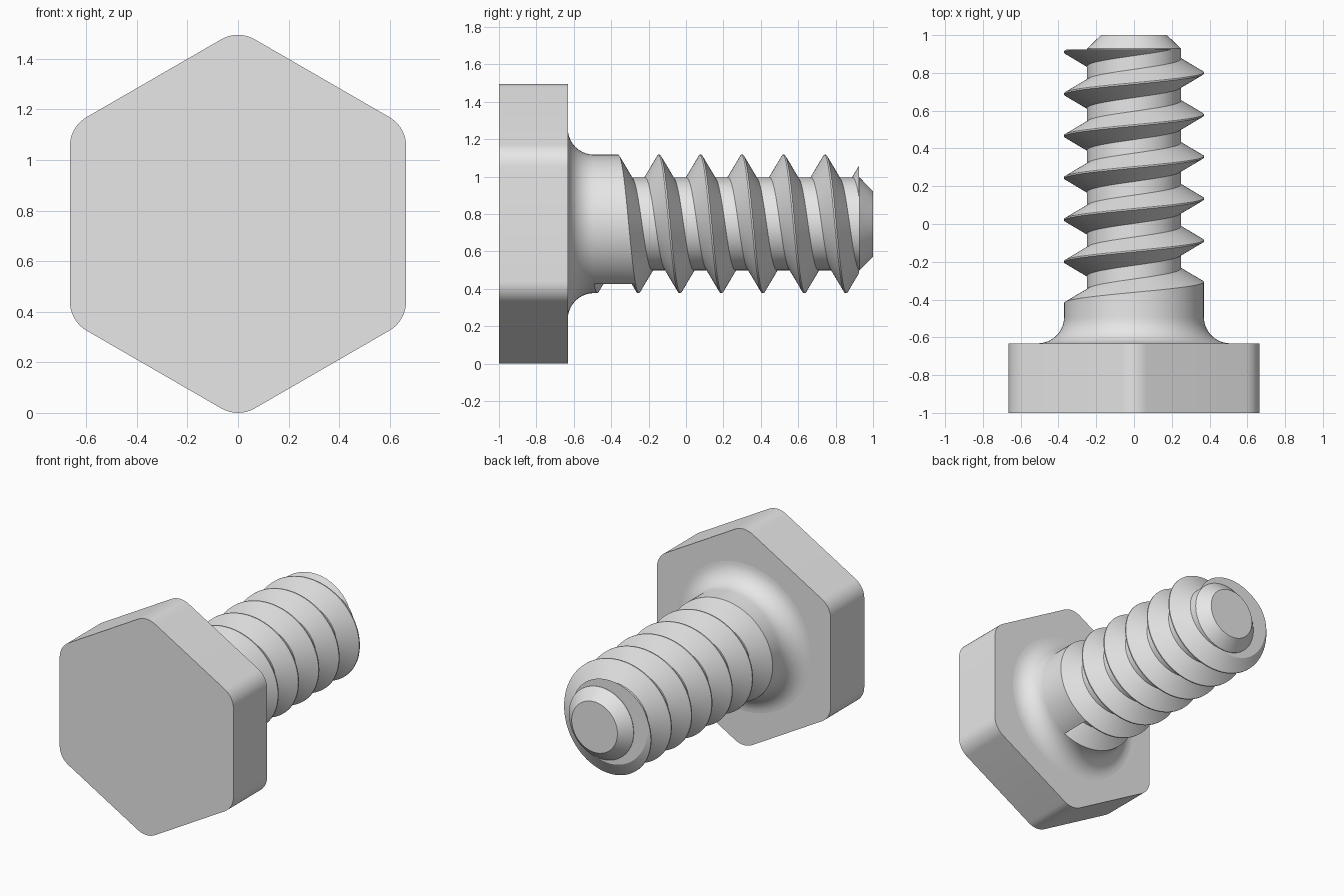
import bpy, bmesh
from math import sin, cos, pi, radians, sqrt
from mathutils import Vector

if "Cube" in bpy.data.objects:
    bpy.data.objects.remove(bpy.data.objects["Cube"])

AXIS_Z = 0.7475       # height of the bolt axis
HEAD_BACK = -0.632
CORE, CREST, SUNK = 0.248, 0.37, 0.24
PITCH, FLAT = 0.222, 0.004
THREAD_END = 0.925
START = radians(-30)  # where the groove begins, measured from the underside
SEG = 96
SLOPE = 0.582         # flank run per unit of radius
RUN = SLOPE * (CREST - SUNK)

steel = bpy.data.materials.new("plain grey steel")
steel.use_nodes = True
steel.diffuse_color = (0.8, 0.8, 0.8, 1)
steel.node_tree.nodes["Principled BSDF"].inputs["Base Color"].default_value = (0.8, 0.8, 0.8, 1)


def polar(a, r, y):
    return Vector((-r * sin(a), y, AXIS_Z - r * cos(a)))


def peak(a):
    return -0.255 + PITCH * a / (2 * pi)


def sweep(bm, angles, profile, closed=False):
    """Skin the (radius, y) profile given for each angle around the axis."""
    cols = [[bm.verts.new(polar(a, r, y)) for r, y in profile(a)] for a in angles]
    n = len(cols[0])
    for c, d in zip(cols, cols[1:]):
        for j in range(n if closed else n - 1):
            k = (j + 1) % n
            bm.faces.new((c[j], c[k], d[k], d[j]))


def finish(bm, name):
    bmesh.ops.remove_doubles(bm, verts=bm.verts, dist=1e-5)
    bmesh.ops.dissolve_degenerate(bm, edges=bm.edges, dist=1e-6)
    bmesh.ops.recalc_face_normals(bm, faces=bm.faces)
    mesh = bpy.data.meshes.new(name)
    bm.to_mesh(mesh)
    bm.free()
    mesh.materials.append(steel)
    ob = bpy.data.objects.new(name, mesh)
    bpy.context.collection.objects.link(ob)
    bpy.ops.object.select_all(action='DESELECT')
    ob.select_set(True)
    bpy.context.view_layer.objects.active = ob
    bpy.ops.object.shade_smooth_by_angle(angle=radians(30))
    return ob


turn = [START + 2 * pi * i / SEG for i in range(SEG + 1)]

# Hexagonal head with rounded corners
bm = bmesh.new()
APOTHEM, ROUND, STEPS = 0.665, 0.133, 10
reach = (APOTHEM - ROUND) * 2 / sqrt(3)
outline = []
for k in range(6):
    mid = k * pi / 3
    for s in range(STEPS + 1):
        a = mid + (s / STEPS - 0.5) * pi / 3
        corner = polar(mid, reach, -1)
        outline.append(bm.verts.new(corner + Vector((-sin(a), 0, -cos(a))) * ROUND))
front = bm.faces.new(outline)
ext = bmesh.ops.extrude_face_region(bm, geom=[front], use_keep_orig=True)
moved = [v for v in ext["geom"] if isinstance(v, bmesh.types.BMVert)]
bmesh.ops.translate(bm, verts=moved, vec=(0, -1 * (-1 - HEAD_BACK), 0))
finish(bm, "hex_head")

# Shank with a fillet at the head, ending in the first flank of the groove
FILLET = 0.14


def shank_profile(a):
    edge = peak(a) - PITCH + FLAT
    arc = [(CREST + FILLET * (1 - sin(t * pi / 20)),
            HEAD_BACK + FILLET * (1 - cos(t * pi / 20))) for t in range(11)]
    return arc + [(CREST, edge), (SUNK, edge + RUN)]


bm = bmesh.new()
sweep(bm, turn, shank_profile)
# Wall closing the start of the groove
low, high = peak(START) - PITCH + FLAT, peak(START) - FLAT
wall = [(CREST, low), (SUNK, low + RUN), (SUNK, high - RUN), (CREST, high)]
bm.faces.new([bm.verts.new(polar(START, r, y)) for r, y in wall])
finish(bm, "shank")

# Core with a chamfered tip
bm = bmesh.new()
core = [(0, -0.42), (CORE, -0.42), (CORE, 0.928), (0.175, 1), (0, 1)]
sweep(bm, turn, lambda a: core)
finish(bm, "core")


# Helical thread ridge, trimmed flat near the tip
def ridge_profile(a):
    p = peak(a)
    return [(SUNK, p - FLAT - RUN), (CREST, p - FLAT),
            (CREST, p + FLAT), (SUNK, p + FLAT + RUN)]


bm = bmesh.new()
sweep(bm, [START + 2 * pi * i / SEG for i in range(6 * SEG)], ridge_profile, closed=True)
bmesh.ops.remove_doubles(bm, verts=bm.verts, dist=1e-5)
cut = bmesh.ops.bisect_plane(bm, geom=bm.verts[:] + bm.edges[:] + bm.faces[:],
                             plane_co=(0, THREAD_END, 0), plane_no=(0, 1, 0),
                             clear_outer=True)
rim = [e for e in cut["geom_cut"] if isinstance(e, bmesh.types.BMEdge)]
bmesh.ops.triangle_fill(bm, edges=rim, use_beauty=True, normal=(0, 1, 0))
finish(bm, "thread")
